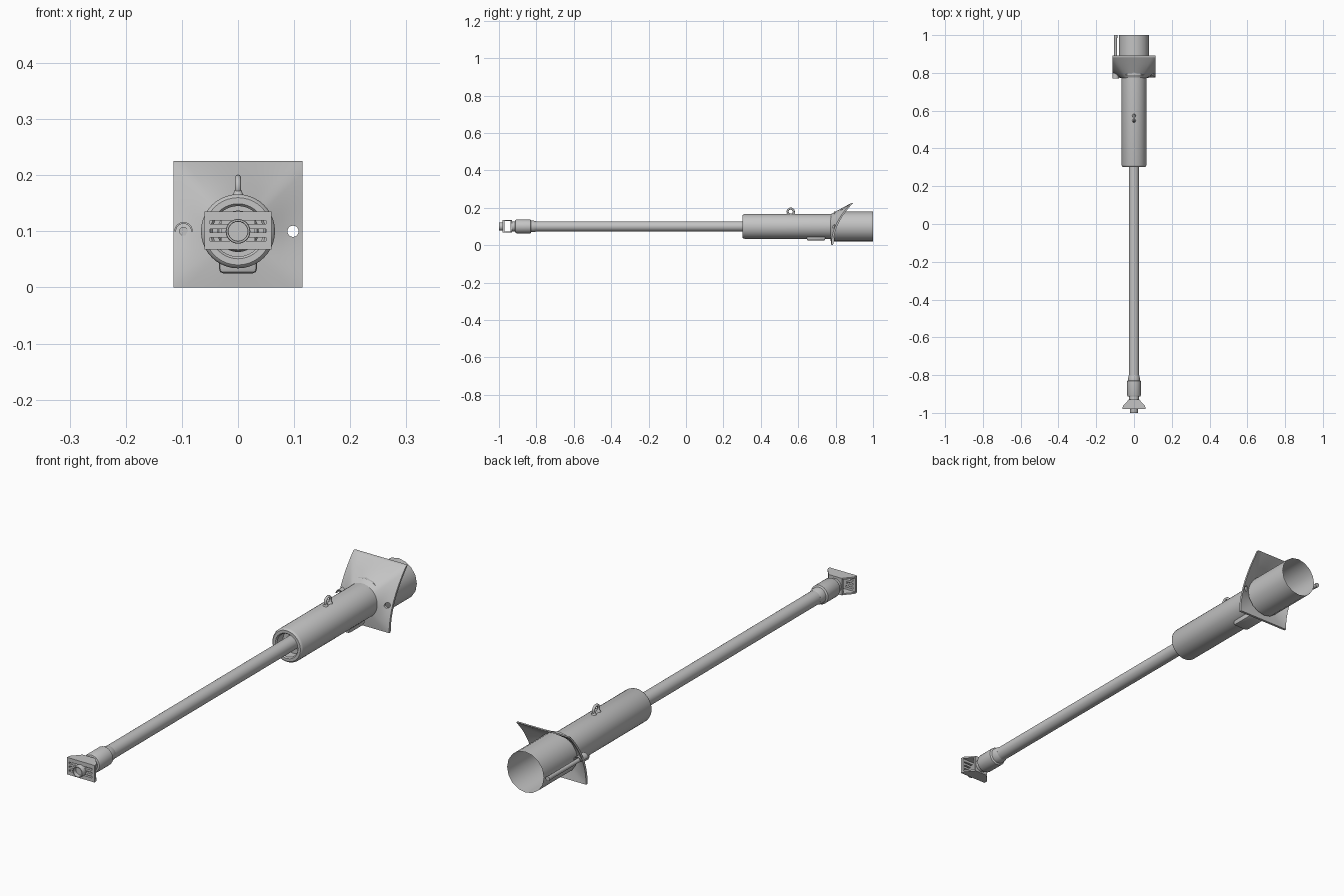
import bpy, bmesh, math
from mathutils import Matrix, Vector

if "Cube" in bpy.data.objects:
    bpy.data.objects.remove(bpy.data.objects["Cube"])

AXIS = 0.1  # height of the long axis
grey = bpy.data.materials.new("plain_grey")
grey.diffuse_color = (0.55, 0.55, 0.55, 1)
grey.use_nodes = True
grey.node_tree.nodes["Principled BSDF"].inputs["Base Color"].default_value = grey.diffuse_color


def finish(name, bm, smooth=True, angle=35, recalc=True):
    if recalc:
        bmesh.ops.recalc_face_normals(bm, faces=bm.faces)
    me = bpy.data.meshes.new(name)
    bm.to_mesh(me)
    bm.free()
    ob = bpy.data.objects.new(name, me)
    bpy.context.collection.objects.link(ob)
    me.materials.append(grey)
    if smooth:
        shade(ob, angle)
    return ob


def shade(ob, angle=35):
    bpy.ops.object.select_all(action='DESELECT')
    ob.select_set(True)
    bpy.context.view_layer.objects.active = ob
    bpy.ops.object.shade_smooth_by_angle(angle=math.radians(angle))


def bridge(bm, rings, closed=False):
    n = len(rings[0])
    for k in range(len(rings) if closed else len(rings) - 1):
        a, b = rings[k], rings[(k + 1) % len(rings)]
        for i in range(n):
            j = (i + 1) % n
            bm.faces.new((a[i], a[j], b[j], b[i]))


def lathe(name, prof, n=32, x=0.0, closed=False, caps=True, angle=35):
    """Turn a (radius, y) profile around an axis along y."""
    bm = bmesh.new()
    rings = [[bm.verts.new((x + r * math.cos(2 * math.pi * i / n), y,
                            AXIS + r * math.sin(2 * math.pi * i / n)))
              for i in range(n)] for r, y in prof]
    bridge(bm, rings, closed)
    if caps and not closed:
        bm.faces.new(rings[0])
        bm.faces.new(rings[-1])
    return finish(name, bm, True, angle)


def box(name, lo, hi, bevel=0.0):
    bm = bmesh.new()
    c = [(a + b) / 2 for a, b in zip(lo, hi)]
    s = [b - a for a, b in zip(lo, hi)]
    bmesh.ops.create_cube(bm, size=1, matrix=Matrix.Translation(c) @ Matrix.Diagonal((*s, 1)))
    if bevel:
        bmesh.ops.bevel(bm, geom=bm.edges[:], offset=bevel, segments=2,
                        affect='EDGES', profile=0.5)
    return finish(name, bm, bool(bevel))


def cut(ob, cutter):
    mod = ob.modifiers.new("cut", 'BOOLEAN')
    mod.operation, mod.solver, mod.object = 'DIFFERENCE', 'EXACT', cutter
    bpy.ops.object.select_all(action='DESELECT')
    bpy.context.view_layer.objects.active = ob
    ob.select_set(True)
    bpy.ops.object.modifier_apply(modifier=mod.name)
    bpy.data.objects.remove(cutter)


# Housing with a rounded rim and a recess around the rod
lathe("housing", [(0.024, 0.345), (0.045, 0.345), (0.045, 0.308), (0.049, 0.303),
                  (0.060, 0.303), (0.064, 0.306), (0.066, 0.312), (0.066, 0.785)], 40)

# Thin open sleeve at the back
lathe("rear_sleeve", [(0.08, 0.79), (0.08, 1.0)], 16, caps=False)

# Long rod, stepped collar and neck
lathe("rod", [(0.027, -0.84), (0.027, 0.36)], 24)
lathe("collar", [(0.027, -0.80), (0.031, -0.815), (0.031, -0.828), (0.037, -0.832),
                 (0.037, -0.905), (0.034, -0.912), (0.027, -0.914), (0.027, -0.935)], 32)

# Curved square flange lofted from the housing to a square outline
bm = bmesh.new()
N, THICK = 64, 0.010
rings = []
steps = [0.0, 0.33, 0.67, 0.97, 1.0]
for layer, order in ((0, steps), (1, steps[::-1])):
    for t in order:
        ring = []
        for i in range(N):
            dx, dz = math.cos(2 * math.pi * i / N), math.sin(2 * math.pi * i / N)
            m = max(abs(dx), abs(dz))
            sx = 0.115 * dx / m
            sz = AXIS + (0.125 if dz > 0 else 0.1) * dz / m
            sy = 0.777 + 2.1 * sz * sz
            inner = Vector((0.064 * dx, 0.772, AXIS + 0.064 * dz))
            p = inner.lerp(Vector((sx, sy, sz)), t)
            p.y += THICK * layer
            ring.append(bm.verts.new(p))
        rings.append(ring)
bridge(bm, rings, closed=True)
flange = finish("flange", bm, False)
cut(flange, lathe("hole_cutter", [(0.010, 0.70), (0.010, 0.90)], 20, x=0.098))
shade(flange, 40)

# Side pin with a half-round hood in front of the flange
lathe("side_pin", [(0.008, 0.785), (0.008, 0.985), (0.009, 0.988), (0.009, 1.0)], 16, x=-0.097)
bm = bmesh.new()
rows = []
for i in range(13):
    a = math.pi * i / 12
    rows.append([bm.verts.new((-0.097 + r * math.cos(a), y, AXIS + r * math.sin(a)))
                 for r, y in ((0.0165, 0.77), (0.0165, 0.815), (0.0135, 0.815), (0.0135, 0.77))])
bridge(bm, rows)
bm.faces.new(rows[0])
bm.faces.new(rows[-1])
finish("pin_hood", bm)

# Lifting eye on top: upright ring with a flared foot
bm = bmesh.new()
M, K = 24, 10
loops = []
for i in range(M):
    a = 2 * math.pi * i / M
    ring = []
    for j in range(K):
        b = 2 * math.pi * j / K
        r = 0.0165 + 0.0055 * math.cos(b)
        ring.append(bm.verts.new((0.0055 * math.sin(b), 0.56 + r * math.cos(a),
                                  0.179 + r * math.sin(a))))
    loops.append(ring)
bridge(bm, loops, closed=True)
finish("lifting_eye", bm, True, 60)
for k, y in enumerate((0.546, 0.574)):
    bm = bmesh.new()
    bmesh.ops.create_cone(bm, cap_ends=True, segments=16, radius1=0.011, radius2=0.0055,
                          depth=0.012, matrix=Matrix.Translation((0, y, 0.168)))
    finish("eye_foot_%d" % (k + 1), bm, True)

# Rounded block under the housing
box("under_block", (-0.034, 0.645, 0.025), (0.034, 0.745, 0.075), 0.008)

# Nozzle head: slotted face, two tapering cheeks, round rim
face = box("head_face", (-0.06, -0.98, 0.068), (0.06, -0.970, 0.135))
for z in (0.086, 0.101, 0.116):
    cut(face, box("slot_cutter", (-0.05, -1.0, z - 0.0032), (0.05, -0.95, z + 0.0032)))
for name, z0 in (("head_lower_cheek", 0.068), ("head_upper_cheek", 0.129)):
    bm = bmesh.new()
    outline = [(-0.06, -0.975), (0.06, -0.975), (0.058, -0.963), (0.028, -0.93),
               (-0.028, -0.93), (-0.058, -0.963)]
    lo = [bm.verts.new((x, y, z0)) for x, y in outline]
    hi = [bm.verts.new((x, y, z0 + 0.006)) for x, y in outline]
    bridge(bm, [lo, hi])
    bm.faces.new(lo)
    bm.faces.new(hi)
    finish(name, bm, False)
box("head_back", (-0.03, -0.938, 0.068), (0.03, -0.929, 0.135))
lathe("head_rim", [(0.022, -0.97), (0.022, -0.998), (0.021, -1.0), (0.018, -1.0),
                   (0.017, -0.998), (0.017, -0.985)], 28)
